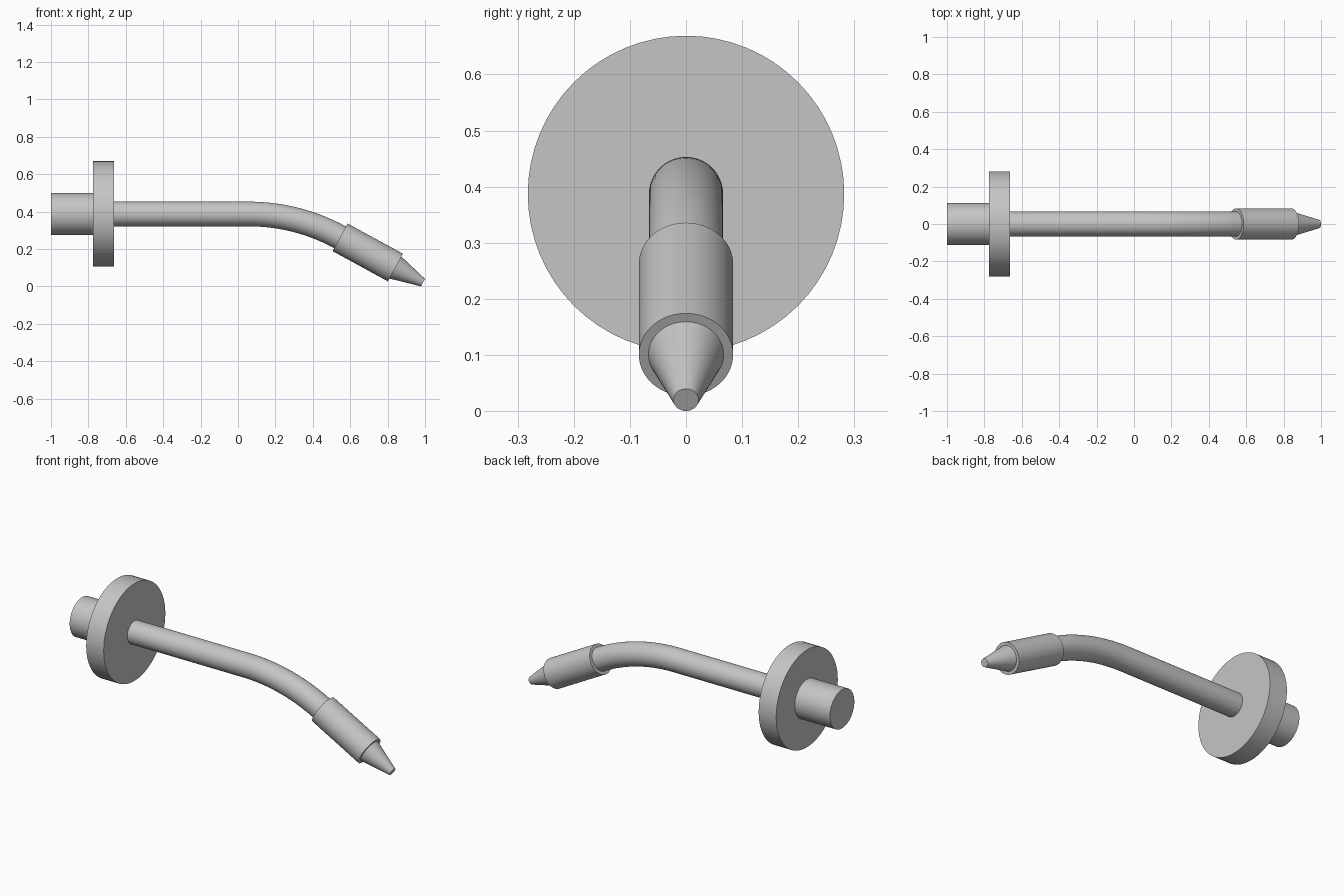
import bpy, bmesh
from math import sin, cos, pi
from mathutils import Vector

cube = bpy.data.objects.get("Cube")
if cube:
    bpy.data.objects.remove(cube, do_unlink=True)

grey = bpy.data.materials.new("plain grey")
grey.use_nodes = True
colour = (0.56, 0.56, 0.56, 1)
grey.diffuse_color = colour
grey.node_tree.nodes["Principled BSDF"].inputs["Base Color"].default_value = colour

SIDES = 64
AXIS = 0.387      # height of the straight axis
BEND = 0.5        # bend angle in radians
BEND_R = 1.02     # bend radius of the neck
BEND_X = 0.057    # where the bend begins


def sweep(name, stations):
    """Capped round body through stations of (centre x, centre z, tilt, radius)."""
    bm = bmesh.new()
    rings = []
    for x, z, tilt, r in stations:
        up = Vector((sin(tilt), 0, cos(tilt)))
        side = Vector((0, 1, 0))
        angles = [2 * pi * i / SIDES for i in range(SIDES)]
        rings.append([bm.verts.new(Vector((x, 0, z)) + r * (cos(a) * side + sin(a) * up))
                      for a in angles])
    for a, b in zip(rings, rings[1:]):
        for i in range(SIDES):
            j = (i + 1) % SIDES
            bm.faces.new((a[i], a[j], b[j], b[i]))
    bm.faces.new(rings[0])
    bm.faces.new(rings[-1])
    bmesh.ops.recalc_face_normals(bm, faces=bm.faces)
    mesh = bpy.data.meshes.new(name)
    bm.to_mesh(mesh)
    bm.free()
    mesh.materials.append(grey)
    obj = bpy.data.objects.new(name, mesh)
    bpy.context.collection.objects.link(obj)
    bpy.ops.object.select_all(action='DESELECT')
    obj.select_set(True)
    bpy.context.view_layer.objects.active = obj
    bpy.ops.object.shade_smooth_by_angle(angle=pi / 6)
    return obj


def along(distance):
    """Point on the tilted axis, measured from the end of the bend."""
    x = BEND_X + BEND_R * sin(BEND) + distance * cos(BEND)
    z = AXIS - BEND_R * (1 - cos(BEND)) - distance * sin(BEND)
    return x, z, BEND


# Mounting stub and round flange
sweep("rear_stub", [(-1, AXIS, 0, 0.112), (-0.775, AXIS, 0, 0.112)])
sweep("flange", [(-0.775, AXIS, 0, 0.282), (-0.663, AXIS, 0, 0.282)])

# Neck: straight run followed by a gentle downward bend
steps = 24
bend = [(BEND_X + BEND_R * sin(t), AXIS - BEND_R * (1 - cos(t)), t, 0.066)
        for t in (BEND * i / steps for i in range(steps + 1))]
sweep("bent_neck", [(-0.663, AXIS, 0, 0.066)] + bend)

# Sleeve and tapered nozzle tip on the bent end
sweep("nozzle_sleeve", [(*along(0), 0.084), (*along(0.337), 0.084)])
sweep("nozzle_tip", [(*along(0.337), 0.067), (*along(0.505), 0.0225)])
